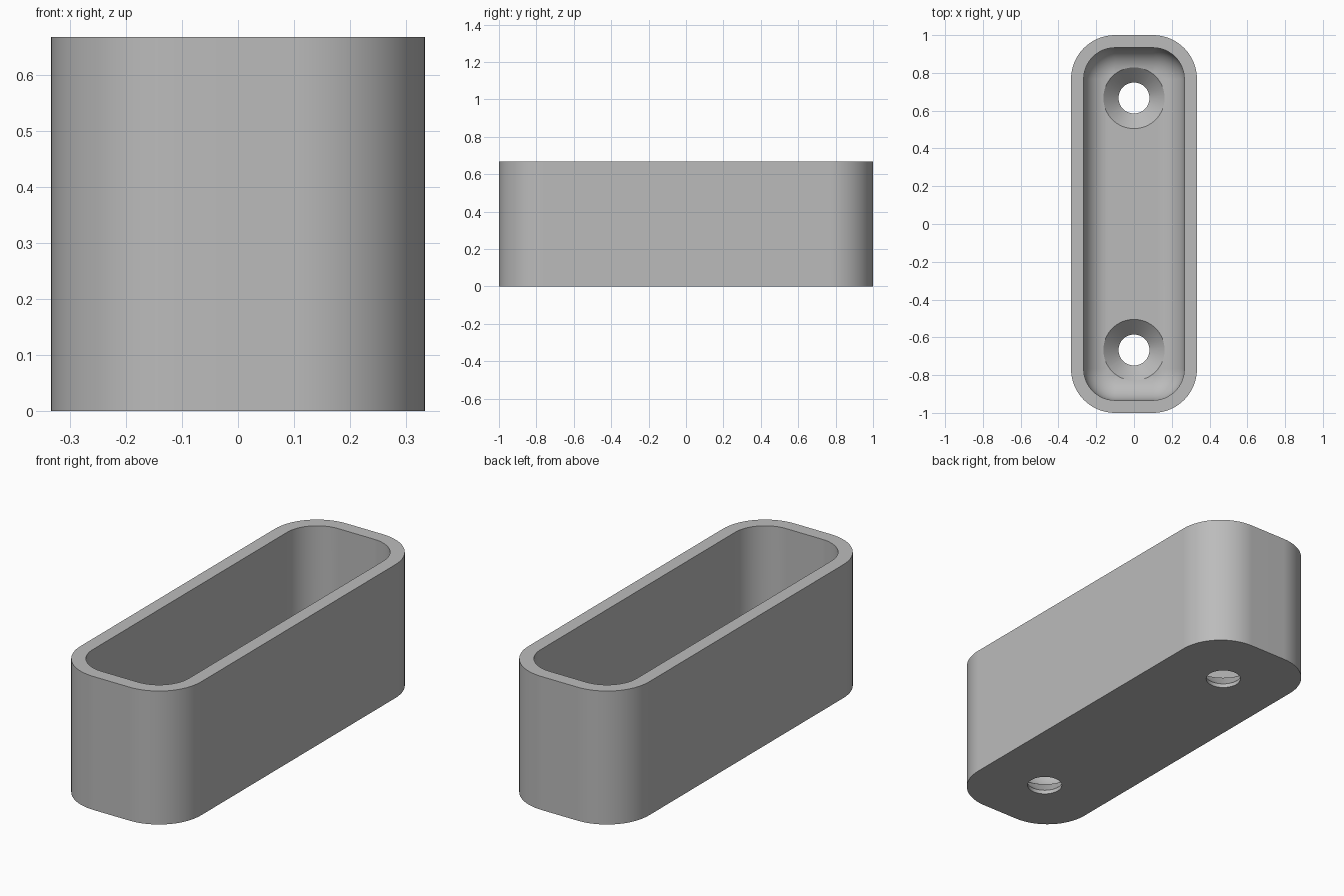
import bpy, bmesh
from math import sin, cos, pi

if "Cube" in bpy.data.objects:
    bpy.data.objects.remove(bpy.data.objects["Cube"])

HALF_X, HALF_Y, HEIGHT = 1 / 3, 1.0, 2 / 3
CORNER, WALL, FLOOR, FILLET = 0.233, 0.0667, 0.1, 0.133
HOLE_R, SINK_R, HOLE_Y = 0.082, 0.162, 0.667
CORNER_STEPS, FILLET_STEPS, HOLE_STEPS = 16, 12, 64

grey = bpy.data.materials.new("plain grey")
grey.use_nodes = True
colour = (0.5, 0.5, 0.5, 1)
grey.diffuse_color = colour
grey.node_tree.nodes["Principled BSDF"].inputs["Base Color"].default_value = colour


def rounded_ring(inset, z):
    """Rounded rectangle outline, moved inward by inset."""
    radius = CORNER - inset
    cx, cy = HALF_X - CORNER, HALF_Y - CORNER
    points = []
    for quarter, (sx, sy) in enumerate([(1, 1), (-1, 1), (-1, -1), (1, -1)]):
        for i in range(CORNER_STEPS + 1):
            a = (quarter + i / CORNER_STEPS) * pi / 2
            points.append((sx * cx + radius * cos(a), sy * cy + radius * sin(a), z))
    return points


def circle_ring(radius, y, z):
    return [(radius * cos(a), y + radius * sin(a), z)
            for a in (2 * pi * i / HOLE_STEPS for i in range(HOLE_STEPS))]


def loft(name, rings):
    """Closed solid through a row of rings, capped at both ends."""
    bm = bmesh.new()
    loops = [[bm.verts.new(p) for p in ring] for ring in rings]
    for low, high in zip(loops, loops[1:]):
        for i in range(len(low)):
            j = (i + 1) % len(low)
            bm.faces.new((low[i], low[j], high[j], high[i]))
    bm.faces.new(loops[0][::-1])
    bm.faces.new(loops[-1])
    bmesh.ops.recalc_face_normals(bm, faces=bm.faces)
    mesh = bpy.data.meshes.new(name)
    bm.to_mesh(mesh)
    bm.free()
    mesh.materials.append(grey)
    obj = bpy.data.objects.new(name, mesh)
    bpy.context.collection.objects.link(obj)
    return obj


# Open tray: outer wall, flat rim, inner wall, filleted floor
rings = [rounded_ring(0, 0), rounded_ring(0, HEIGHT), rounded_ring(WALL, HEIGHT)]
for i in range(FILLET_STEPS + 1):
    a = i / FILLET_STEPS * pi / 2
    rings.append(rounded_ring(WALL + FILLET * (1 - cos(a)),
                              FLOOR + FILLET * (1 - sin(a))))
tray = loft("tray", rings)
bpy.context.view_layer.objects.active = tray
tray.select_set(True)

# Countersunk screw holes near both ends
for side in (-1, 1):
    y = side * HOLE_Y
    cutter = loft("hole_cutter", [
        circle_ring(HOLE_R, y, -0.1),
        circle_ring(HOLE_R, y, FLOOR - (SINK_R - HOLE_R)),
        circle_ring(SINK_R, y, FLOOR),
        circle_ring(SINK_R, y, FLOOR + 0.2)])
    cutter.hide_render = True
    cut = tray.modifiers.new("screw_hole", "BOOLEAN")
    cut.operation = "DIFFERENCE"
    cut.solver = "EXACT"
    cut.object = cutter
    bpy.ops.object.modifier_apply(modifier=cut.name)
    bpy.data.objects.remove(cutter)

# Smooth rounded corners with crisp rims
bpy.ops.object.shade_smooth_by_angle(angle=pi / 6)
weighted = tray.modifiers.new("even_shading", "WEIGHTED_NORMAL")
weighted.keep_sharp = True
